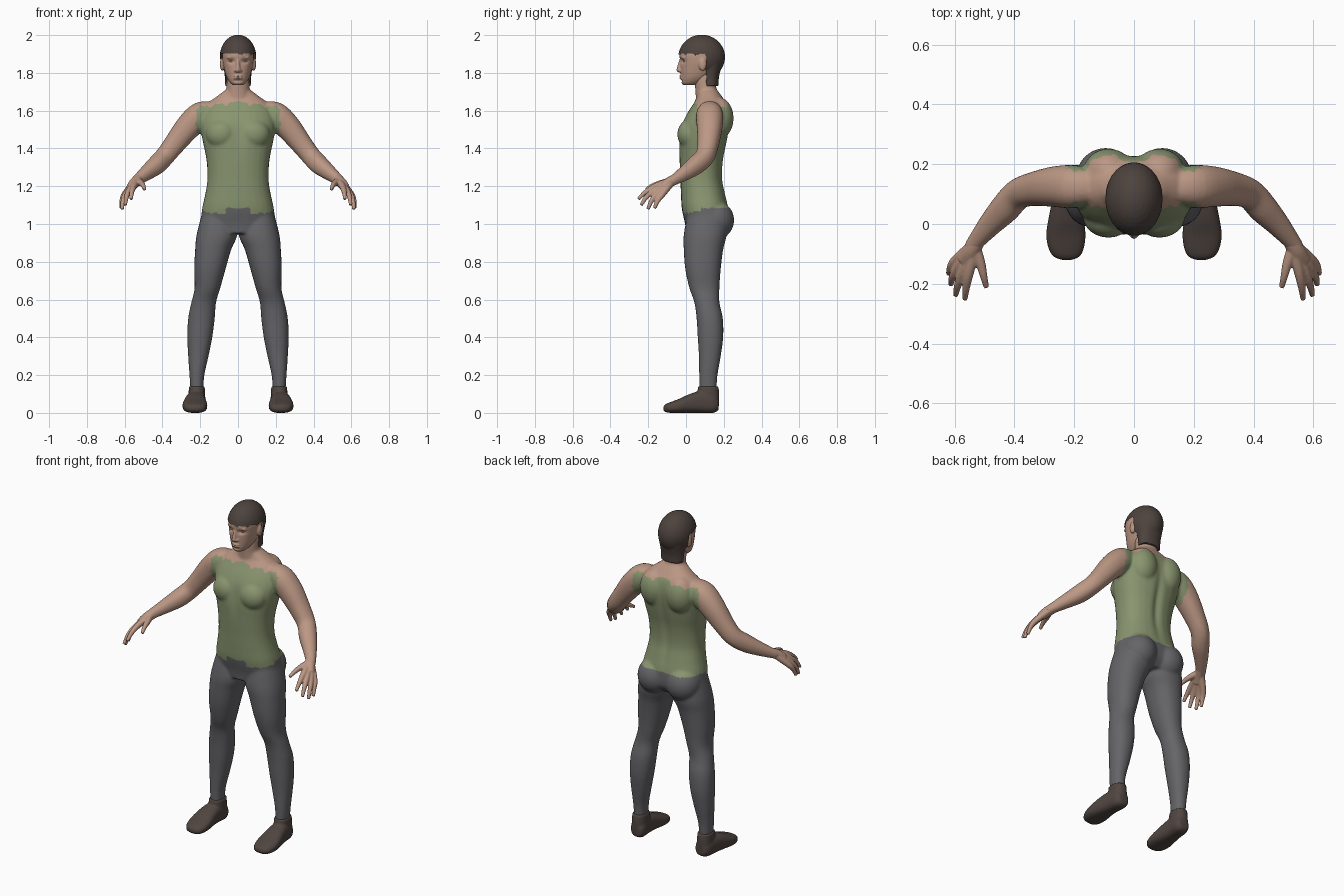
import bpy, bmesh
from math import sin, cos, pi, exp, copysign
from mathutils import Vector, Matrix

cube = bpy.data.objects.get("Cube")
if cube:
    bpy.data.objects.remove(cube, do_unlink=True)

X, Y, Z = Vector((1, 0, 0)), Vector((0, 1, 0)), Vector((0, 0, 1))


def material(name, *rgb):
    m = bpy.data.materials.new(name)
    m.use_nodes = True
    m.diffuse_color = (*rgb, 1)
    bsdf = next(n for n in m.node_tree.nodes if n.type == 'BSDF_PRINCIPLED')
    bsdf.inputs["Base Color"].default_value = (*rgb, 1)
    bsdf.inputs["Roughness"].default_value = 0.8
    return m


skin = material("skin", .50, .31, .23)
green = material("shirt green", .25, .30, .16)
grey = material("trouser grey", .13, .13, .14)
hair_brown = material("hair brown", .075, .056, .048)
shoe_brown = material("shoe brown", .08, .06, .052)
eye_tone = material("eye tone", .36, .28, .23)


def resample(rows, steps=4):
    """Catmull-Rom interpolation of section rows."""
    out = []
    for i in range(len(rows) - 1):
        quad = (rows[max(i - 1, 0)], rows[i], rows[i + 1], rows[min(i + 2, len(rows) - 1)])
        for k in range(steps):
            t = k / steps
            out.append([b + .5 * t * (c - a + t * (2 * a - 5 * b + 4 * c - d + t * (3 * (b - c) + d - a)))
                        for a, b, c, d in zip(*quad)])
    return out + [list(rows[-1])]


def loft(bm, rows, frame=None, power=2.2, n=28):
    """Skin rings through rows of x, y, z and two radii."""
    rows = resample(rows)
    rings = []
    for i, row in enumerate(rows):
        centre = Vector(row[:3])
        if frame:
            u, v = X, (Y if frame == 'z' else Z)
        else:
            t = Vector(rows[min(i + 1, len(rows) - 1)][:3]) - Vector(rows[max(i - 1, 0)][:3])
            u = t.cross(Z).normalized()
            v = t.cross(u).normalized()
        ring = []
        for k in range(n):
            a = 2 * pi * k / n
            cu, cv = (copysign(abs(f) ** (2 / power), f) for f in (cos(a), sin(a)))
            ring.append(bm.verts.new(centre + u * cu * max(row[3], .002) + v * cv * max(row[4], .002)))
        rings.append(ring)
    for a, b in zip(rings, rings[1:]):
        for k in range(n):
            bm.faces.new((a[k], a[(k + 1) % n], b[(k + 1) % n], b[k]))
    bm.faces.new(rings[0])
    bm.faces.new(rings[-1])


def stack(bm, rows, power=2.2, side=1):
    """Loft upward from rows of z, x range and y range."""
    loft(bm, [(side * (x0 + x1) / 2, (y0 + y1) / 2, z, (x1 - x0) / 2, (y1 - y0) / 2)
              for z, x0, x1, y0, y1 in rows], 'z', power)


def ball(bm, centre, radii):
    m = Matrix.Translation(centre) @ Matrix.Diagonal((*radii, 1))
    bmesh.ops.create_uvsphere(bm, u_segments=28, v_segments=18, radius=1, matrix=m)


def finish(name, bm, mats, voxel=0, smooth=0):
    """Make the object and fuse its overlapping volumes into one skin."""
    bmesh.ops.recalc_face_normals(bm, faces=bm.faces)
    mesh = bpy.data.meshes.new(name)
    bm.to_mesh(mesh)
    bm.free()
    obj = bpy.data.objects.new(name, mesh)
    bpy.context.scene.collection.objects.link(obj)
    if voxel:
        rm = obj.modifiers.new("fuse", 'REMESH')
        rm.mode, rm.voxel_size = 'VOXEL', voxel
        sm = obj.modifiers.new("soften", 'SMOOTH')
        sm.factor, sm.iterations = .5, smooth
        bpy.context.view_layer.update()
        fused = bpy.data.meshes.new_from_object(obj.evaluated_get(bpy.context.evaluated_depsgraph_get()))
        obj.modifiers.clear()
        obj.data = fused
    obj.data.materials.clear()
    for m in mats:
        obj.data.materials.append(m)
    obj.data.shade_smooth()
    return obj


def dent(obj, x, z, rx, rz, depth, front=True, middle=.09):
    """Press a soft hollow into the front or back surface."""
    for v in obj.data.vertices:
        if (v.co.y < middle) == front:
            d = ((abs(v.co.x) - x) / rx) ** 2 + ((v.co.z - z) / rz) ** 2
            if d < 6:
                v.co.y += depth * exp(-d) * (1 if front else -1)


def jag(t):
    return .007 * sin(t * 75) + .004 * sin(t * 160 + 1)


# Body: torso, neck, legs and arms fused together
bm = bmesh.new()
torso = [(.95, .11, .0, .19), (1.0, .19, -.005, .225), (1.08, .19, -.022, .225), (1.16, .173, -.027, .208),
         (1.24, .162, -.03, .193), (1.34, .167, -.035, .198), (1.44, .187, -.038, .218), (1.52, .2, -.025, .23),
         (1.58, .192, .002, .23), (1.635, .165, .038, .218), (1.67, .12, .058, .195), (1.71, .066, .06, .165)]
stack(bm, [(z, -w, w, y0, y1) for z, w, y0, y1 in torso], 2.35)
stack(bm, [(1.6, -.07, .07, .055, .18), (1.7, -.062, .062, .05, .165), (1.76, -.06, .06, .045, .155),
           (1.84, -.055, .055, .04, .15)])
leg = [(1.06, .02, .19, .01, .21), (.945, .004, .219, -.012, .215), (.865, .036, .227, -.012, .197),
       (.76, .066, .232, -.004, .184), (.66, .094, .23, .018, .177), (.585, .116, .247, .044, .177),
       (.5, .123, .264, .056, .195), (.4, .136, .268, .062, .197), (.3, .156, .264, .068, .184),
       (.2, .178, .257, .07, .167), (.12, .184, .252, .072, .162), (.05, .19, .25, .08, .16)]
arm = [(.14, .125, 1.6, .055), (.2, .125, 1.573, .072), (.265, .125, 1.513, .068), (.335, .117, 1.425, .057),
       (.388, .1, 1.358, .051), (.432, .052, 1.312, .05), (.482, -.002, 1.272, .04), (.53, -.06, 1.235, .029),
       (.545, -.085, 1.222, .027)]
for s in (1, -1):
    stack(bm, leg, side=s)
    loft(bm, [(s * x, y, z, r, r) for x, y, z, r in arm])
    ball(bm, (s * .085, .022, 1.475), (.085, .068, .08))
    ball(bm, (s * .095, .152, 1.02), (.1, .103, .105))
    ball(bm, (s * .085, .175, 1.56), (.085, .077, .11))
body = finish("body", bm, (skin, green, grey), .007, 9)
dent(body, 0, 1.35, .022, .2, .012, front=False)
dent(body, 0, 1.46, .03, .09, .008, front=True)

# Clothing colours follow the hem, neckline and armholes
for face in body.data.polygons:
    c = face.center
    ax = abs(c.x)
    hem = 1.085
    if c.y < .08 and ax > .065:
        hem = 1.055 + .12 * max(ax - .1, 0) + jag(ax) * .3
    if c.z < hem:
        face.material_index = 2
    elif ax < .222 + jag(c.z) * .7 and c.z < 1.645 - .13 * ax + jag(ax):
        face.material_index = 1

# Hands: each finger is a tapering tube running from the wrist
fingers = [((.535, -.09, 1.225), (.553, -.165, 1.198), (.562, -.215, 1.168), (.566, -.252, 1.132)),
           ((.54, -.09, 1.222), (.574, -.16, 1.182), (.59, -.207, 1.145), (.597, -.238, 1.1)),
           ((.545, -.085, 1.22), (.589, -.145, 1.168), (.608, -.18, 1.127), (.613, -.202, 1.078)),
           ((.548, -.08, 1.217), (.6, -.125, 1.157), (.615, -.15, 1.122), (.62, -.167, 1.083)),
           ((.532, -.08, 1.228), (.514, -.13, 1.217), (.503, -.175, 1.204), (.494, -.212, 1.183))]
for s, side in ((1, "left"), (-1, "right")):
    bm = bmesh.new()
    loft(bm, [(s * .522, -.05, 1.24, .028, .028), (s * .545, -.09, 1.22, .028, .027),
              (s * .566, -.125, 1.194, .027, .022)])
    for path in fingers:
        loft(bm, [(s * x, y, z, r, r) for (x, y, z), r in zip(path, (.02, .0165, .0125, .009))], n=16)
    finish(side + "_hand", bm, [skin], .004, 4)

# Shoes
foot = [(.173, .015, .075, .03), (.145, 0, .1, .046), (.08, 0, .115, .051), (.02, 0, .1, .059),
        (-.035, 0, .075, .066), (-.08, 0, .058, .06), (-.108, .004, .046, .045), (-.12, .014, .034, .02)]
for s, side in ((1, "left"), (-1, "right")):
    bm = bmesh.new()
    loft(bm, [(s * (.218 + .01 * cos(y * 9 + .3)), y, (z0 + z1) / 2, w, (z1 - z0) / 2)
              for y, z0, z1, w in foot], 'y', 2.6)
    stack(bm, [(.04, .17, .266, .06, .175), (.1, .174, .262, .06, .176), (.14, .176, .26, .064, .172)], side=s)
    finish(side + "_shoe", bm, [shoe_brown], .006, 5)

# Head with nose, brows, lips and ears
bm = bmesh.new()
stack(bm, [(z, -w, w, y0, y1) for z, w, y0, y1 in
           ((1.735, .026, -.014, .05), (1.75, .044, -.025, .09), (1.78, .062, -.027, .13), (1.82, .074, -.029, .16),
            (1.86, .082, -.03, .172), (1.9, .084, -.034, .18), (1.945, .074, -.012, .17), (1.98, .04, .03, .13))])
loft(bm, [(0, -.022, 1.878, .008, .01), (0, -.031, 1.85, .009, .011), (0, -.038, 1.815, .012, .012),
          (0, -.034, 1.803, .008, .008)], 'z')
for z in (1.783, 1.773):
    ball(bm, (0, -.025, z), (.024, .012, .006))
for s in (1, -1):
    ball(bm, (s * .012, -.031, 1.812), (.009, .01, .008))
    ball(bm, (s * .036, -.013, 1.881), (.024, .012, .007))
    ball(bm, (s * .084, .088, 1.845), (.012, .021, .034))
head = finish("head", bm, [skin], .0045, 3)
dent(head, .036, 1.862, .017, .011, .012)
dent(head, 0, 1.778, .022, .003, .006)
dent(head, 0, 1.757, .03, .006, .005)

# Eyes
for s, side in ((1, "left"), (-1, "right")):
    bm = bmesh.new()
    ball(bm, (s * .036, -.001, 1.862), (.015, .013, .009))
    finish(side + "_eye", bm, [eye_tone])

# Hair: a cap with a nape lock, trimmed to a ragged hairline
bm = bmesh.new()
ball(bm, (0, .083, 1.884), (.097, .124, .118))
stack(bm, [(1.73, -.068, .068, .09, .172), (1.78, -.07, .07, .08, .175), (1.84, -.078, .078, .06, .19)])
hair = finish("hair", bm, [hair_brown], .005, 3)
bm = bmesh.new()
bm.from_mesh(hair.data)
trim = []
for face in bm.faces:
    c = face.calc_center_median()
    if c.z < 1.9 + jag(c.x + c.y) * .5 and c.y < .105 + jag(c.z) * .4:
        trim.append(face)
bmesh.ops.delete(bm, geom=trim, context='FACES')
bm.to_mesh(hair.data)
bm.free()
